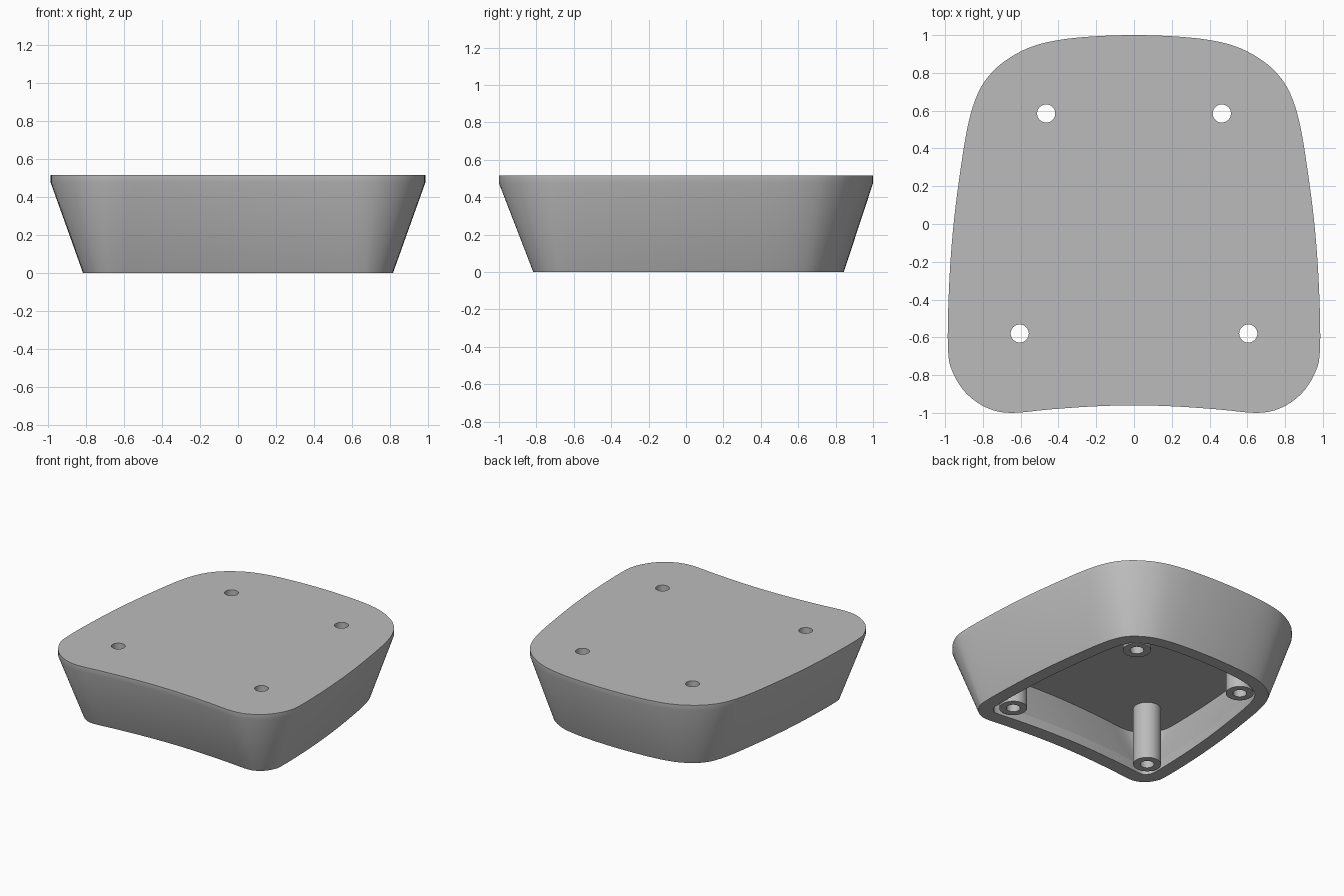
import bpy, bmesh, math
from mathutils import Vector

cube = bpy.data.objects.get("Cube")
if cube:
    bpy.data.objects.remove(cube, do_unlink=True)

grey = bpy.data.materials.new("plain grey")
grey.use_nodes = True
grey.diffuse_color = (0.5, 0.5, 0.5, 1)
grey.node_tree.nodes["Principled BSDF"].inputs["Base Color"].default_value = (0.5, 0.5, 0.5, 1)

TOP, CEILING = 0.515, 0.44
HOLE_R, BOSS_R = 0.048, 0.097
SCREWS = [(s * x, y) for x, y in ((0.465, 0.585), (0.605, -0.58)) for s in (1, -1)]

# Half of the plan outline, from back centre to front centre
HALF = [(0, 1), (0.2, 0.994), (0.38, 0.977), (0.53, 0.943), (0.65, 0.885), (0.75, 0.805),
        (0.825, 0.695), (0.88, 0.52), (0.928, 0.22), (0.96, -0.05), (0.98, -0.35),
        (0.985, -0.66), (0.96, -0.785), (0.885, -0.9), (0.775, -0.975), (0.65, -1),
        (0.45, -0.982), (0.22, -0.966), (0, -0.96)]


def smooth_outline(half, steps=4):
    """Mirror the half outline and run a closed smooth curve through it."""
    pts = [Vector(p) for p in half + [(-x, y) for x, y in half[-2:0:-1]]]
    n, out = len(pts), []
    for i in range(n):
        a, b, c, d = (pts[(i + k) % n] for k in (-1, 0, 1, 2))
        for s in range(steps):
            t = s / steps
            out.append(0.5 * (2 * b + (c - a) * t + (2 * a - 5 * b + 4 * c - d) * t * t
                              + (3 * b - a - 3 * c + d) * t ** 3))
    return out


def inset(outline, dist):
    """Move the outline inwards along its normals."""
    n, out = len(outline), []
    for i, p in enumerate(outline):
        t = (outline[(i + 2) % n] - outline[i - 2]).normalized()
        q = p + Vector((t.y, -t.x)) * dist
        out.append((q.x, q.y + dist * 0.08))
    return out


def circle(cx, cy, r, n=32):
    return [(cx + r * math.cos(2 * math.pi * k / n), cy + r * math.sin(2 * math.pi * k / n))
            for k in range(n)]


def ring(bm, pts, z):
    return [bm.verts.new((x, y, z)) for x, y in pts]


def bridge(bm, a, b):
    n = len(a)
    for i in range(n):
        bm.faces.new((a[i], a[(i + 1) % n], b[(i + 1) % n], b[i]))


def fill(bm, loops):
    """Fill an outer loop that has holes in it."""
    edges = []
    for loop in loops:
        for i, v in enumerate(loop):
            w = loop[(i + 1) % len(loop)]
            edges.append(bm.edges.get((v, w)) or bm.edges.new((v, w)))
    bmesh.ops.triangle_fill(bm, use_beauty=True, edges=edges, normal=(0, 0, 1))


def finish(bm, name):
    bmesh.ops.recalc_face_normals(bm, faces=bm.faces[:])
    mesh = bpy.data.meshes.new(name)
    bm.to_mesh(mesh)
    bm.free()
    mesh.materials.append(grey)
    obj = bpy.data.objects.new(name, mesh)
    bpy.context.collection.objects.link(obj)
    bpy.ops.object.select_all(action="DESELECT")
    obj.select_set(True)
    bpy.context.view_layer.objects.active = obj
    bpy.ops.object.shade_smooth_by_angle(angle=math.radians(22))
    return obj


# Hollow tapered shell: (inset, height) from the ceiling, round the rim, to the top
outline = smooth_outline(HALF)
bm = bmesh.new()
profile = [(0.1, CEILING), (0.27, 0.07), (0.27, 0), (0.17, 0), (0, 0.475), (0, TOP)]
rings = [ring(bm, inset(outline, d), z) for d, z in profile]
for lower, upper in zip(rings, rings[1:]):
    bridge(bm, lower, upper)
ceiling_holes = [ring(bm, circle(x, y, HOLE_R), CEILING) for x, y in SCREWS]
top_holes = [ring(bm, circle(x, y, HOLE_R), TOP) for x, y in SCREWS]
for low, high in zip(ceiling_holes, top_holes):
    bridge(bm, low, high)
fill(bm, [rings[0]] + ceiling_holes)
fill(bm, [rings[-1]] + top_holes)
finish(bm, "tapered_shell")

# Screw bosses: tubes from the ceiling down to the rim
for (x, y) in SCREWS:
    bm = bmesh.new()
    tube = [ring(bm, circle(x, y, r), z) for r, z in
            ((HOLE_R, CEILING), (HOLE_R, 0), (BOSS_R, 0), (BOSS_R, CEILING))]
    for i in range(4):
        bridge(bm, tube[i], tube[(i + 1) % 4])
    finish(bm, ("back" if y > 0 else "front") + ("_left" if x > 0 else "_right") + "_screw_boss")
